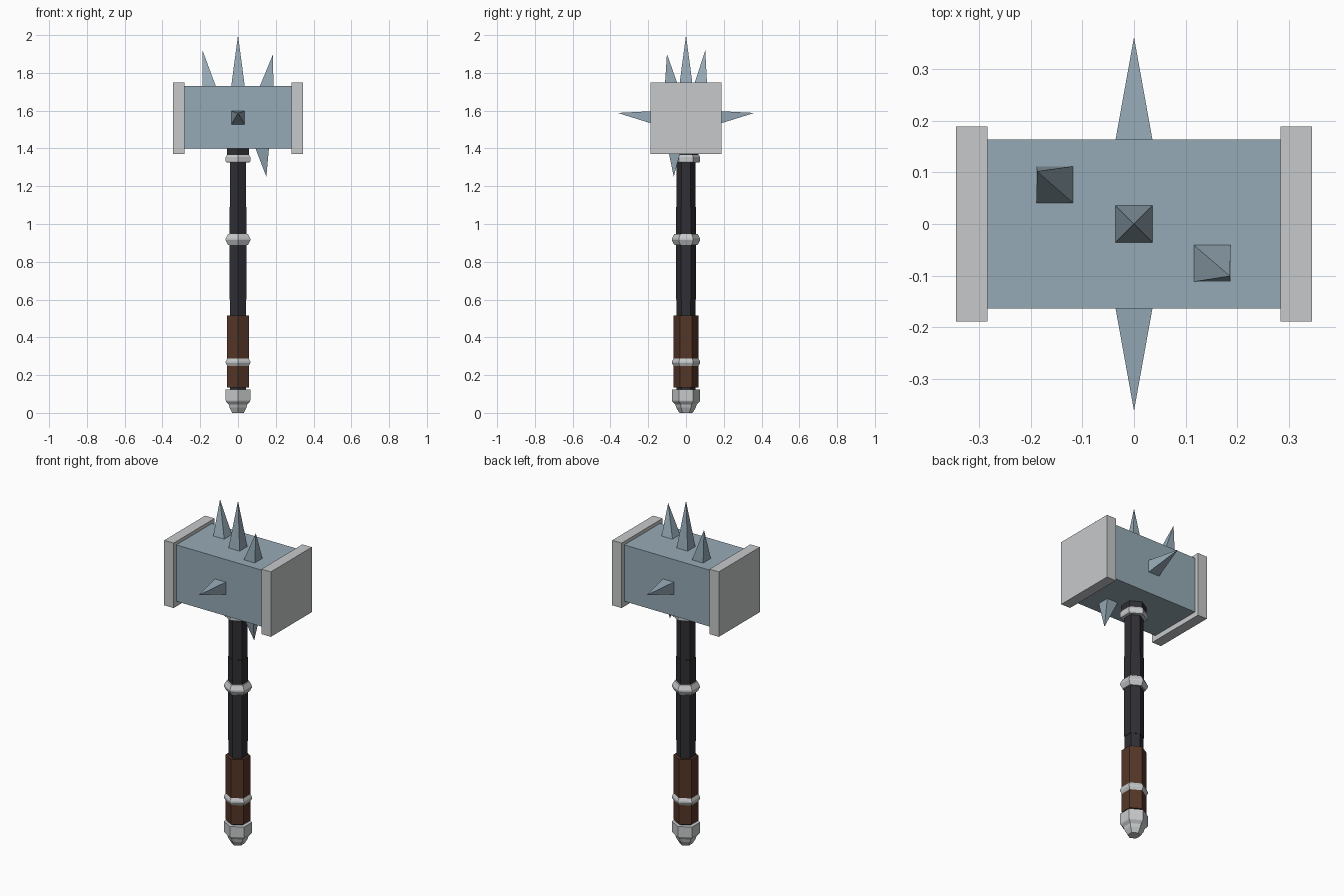
import bpy, bmesh, math
from mathutils import Vector

if "Cube" in bpy.data.objects:
    bpy.data.objects.remove(bpy.data.objects["Cube"])


def material(name, rgb):
    m = bpy.data.materials.new(name)
    m.diffuse_color = (*rgb, 1)
    m.use_nodes = True
    m.node_tree.nodes["Principled BSDF"].inputs["Base Color"].default_value = m.diffuse_color
    return m


STEEL = material("blue_steel", (0.305, 0.402, 0.468))
SILVER = material("pale_silver", (0.565, 0.584, 0.591))
BLACK = material("black_wood", (0.028, 0.028, 0.035))
LEATHER = material("brown_leather", (0.089, 0.037, 0.021))


def finish(name, bm, mat):
    bmesh.ops.recalc_face_normals(bm, faces=bm.faces)
    me = bpy.data.meshes.new(name)
    bm.to_mesh(me)
    bm.free()
    me.materials.append(mat)
    ob = bpy.data.objects.new(name, me)
    bpy.context.collection.objects.link(ob)
    return ob


def box(name, lo, hi, mat):
    bm = bmesh.new()
    bmesh.ops.create_cube(bm, size=1)
    for v in bm.verts:
        v.co = [(a + b) / 2 + c * (b - a) for a, b, c in zip(lo, hi, v.co)]
    return finish(name, bm, mat)


def hex_lathe(name, profile, mat):
    """Six-sided turned part from (radius, height) pairs, corners on the y axis."""
    bm = bmesh.new()
    rings = []
    for r, z in profile:
        angles = [math.pi / 2 + i * math.pi / 3 for i in range(6)]
        rings.append([bm.verts.new((r * math.cos(a), r * math.sin(a), z)) for a in angles])
    for a, b in zip(rings, rings[1:]):
        for i in range(6):
            j = (i + 1) % 6
            bm.faces.new((a[i], a[j], b[j], b[i]))
    bm.faces.new(rings[0])
    bm.faces.new(rings[-1])
    return finish(name, bm, mat)


def spike(name, base, tip, axis, half=0.036):
    """Square pyramid whose base is square to the given axis."""
    bm = bmesh.new()
    u, w = [i for i in range(3) if i != axis]
    corners = []
    for s, t in ((-1, -1), (1, -1), (1, 1), (-1, 1)):
        p = Vector(base)
        p[u] += s * half
        p[w] += t * half
        corners.append(bm.verts.new(p))
    top = bm.verts.new(tip)
    bm.faces.new(corners)
    for i in range(4):
        bm.faces.new((corners[i], corners[(i + 1) % 4], top))
    return finish(name, bm, STEEL)


# Hammer head and striking plates
box("head_block", (-0.285, -0.164, 1.4), (0.285, 0.164, 1.73), STEEL)
for side, x0, x1 in (("left", -0.345, -0.284), ("right", 0.284, 0.345)):
    box(side + "_striking_plate", (x0, -0.189, 1.37), (x1, 0.189, 1.75), SILVER)

# Spikes
spike("top_spike", (0, 0, 1.728), (0, 0, 2.0), 2)
spike("top_left_spike", (-0.153, 0.076, 1.728), (-0.188, 0.102, 1.92), 2)
spike("top_right_spike", (0.151, -0.076, 1.728), (0.186, -0.101, 1.9), 2)
spike("bottom_spike", (0.128, -0.06, 1.402), (0.15, -0.065, 1.25), 2)
for side, s in (("front", -1), ("back", 1)):
    spike(side + "_spike", (0, s * 0.162, 1.562), (0, s * 0.362, 1.588), 1)

# Shaft, socket and grip
hex_lathe("shaft", [(0.05, 0.1), (0.05, 0.6), (0.053, 0.6), (0.053, 1.09),
                    (0.05, 1.09), (0.05, 1.41)], BLACK)
hex_lathe("head_socket", [(0.067, 1.36), (0.067, 1.405)], BLACK)
hex_lathe("grip", [(0.066, 0.135), (0.066, 0.515)], LEATHER)

# Metal rings
for name, z in (("grip_ring", 0.268), ("middle_ring", 0.918)):
    hex_lathe(name, [(0.062, z - 0.028), (0.075, z - 0.004),
                     (0.075, z + 0.004), (0.061, z + 0.03)], SILVER)
hex_lathe("head_collar", [(0.07, 1.325), (0.075, 1.332), (0.075, 1.355), (0.066, 1.367)], SILVER)

# Pommel
hex_lathe("pommel", [(0.035, 0), (0.052, 0.028), (0.057, 0.045), (0.073, 0.06),
                     (0.075, 0.065), (0.075, 0.125)], SILVER)
